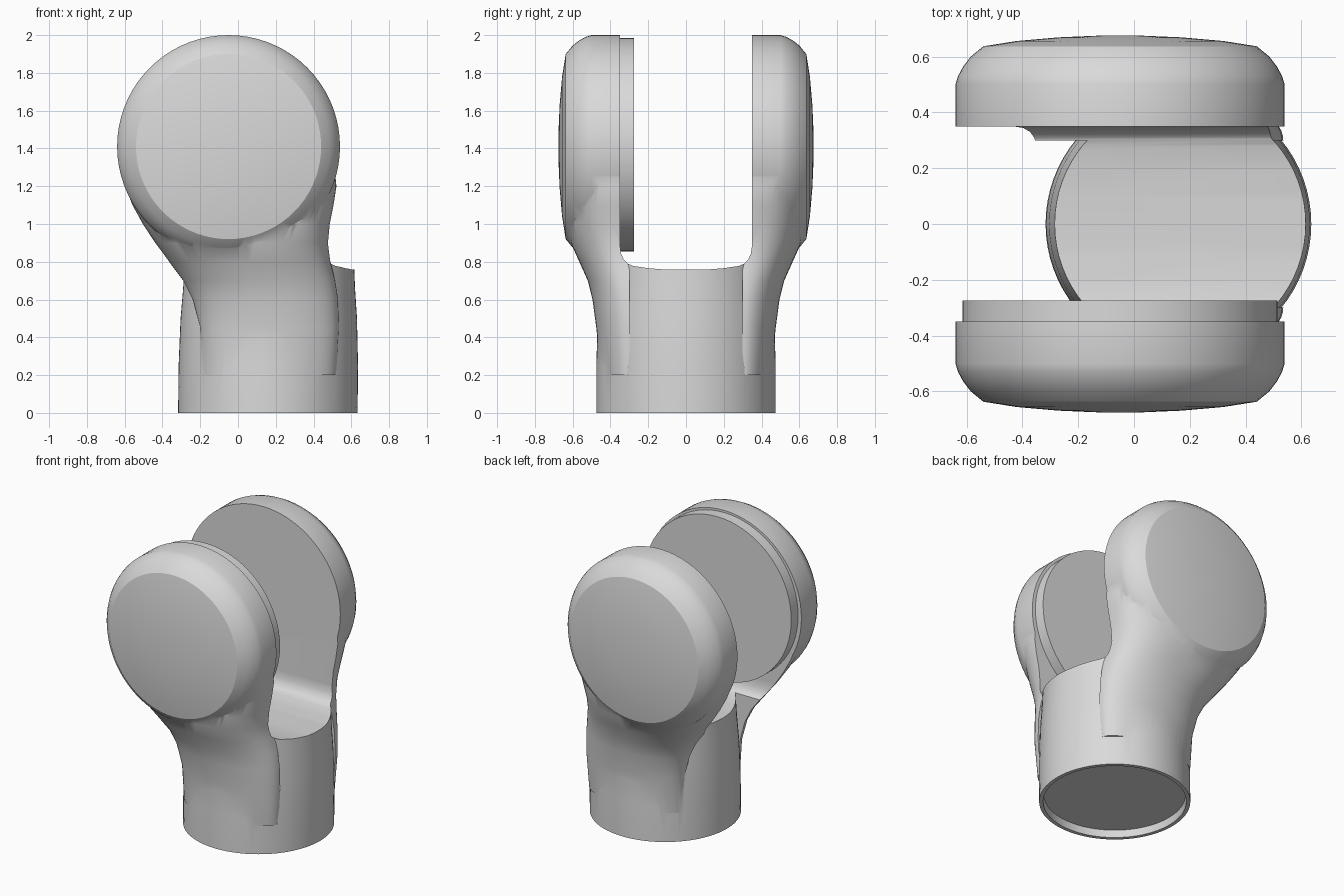
import bpy, bmesh
from math import sin, cos, pi

cube = bpy.data.objects.get("Cube")
if cube:
    bpy.data.objects.remove(cube, do_unlink=True)

grey = bpy.data.materials.new("plain grey")
grey.use_nodes = True
grey.diffuse_color = (0.7, 0.7, 0.7, 1)
grey.node_tree.nodes["Principled BSDF"].inputs["Base Color"].default_value = (0.7, 0.7, 0.7, 1)


def loft(name, rings):
    """Skin a list of equal-length closed rings and cap both ends."""
    bm = bmesh.new()
    loops = [[bm.verts.new(p) for p in ring] for ring in rings]
    n = len(loops[0])
    for a, b in zip(loops, loops[1:]):
        for i in range(n):
            j = (i + 1) % n
            bm.faces.new((a[i], a[j], b[j], b[i]))
    bm.faces.new(loops[0])
    bm.faces.new(loops[-1])
    bmesh.ops.recalc_face_normals(bm, faces=bm.faces)
    mesh = bpy.data.meshes.new(name)
    bm.to_mesh(mesh)
    bm.free()
    mesh.materials.append(grey)
    obj = bpy.data.objects.new(name, mesh)
    bpy.context.collection.objects.link(obj)
    return obj


def lathe(name, profile, place, steps=72):
    """Turn (radius, height) pairs; place maps local x, y, height to the model."""
    turn = [2 * pi * i / steps for i in range(steps)]
    return loft(name, [[place(r * cos(t), r * sin(t), h) for t in turn] for r, h in profile])


def combine(target, tool, operation):
    mod = target.modifiers.new("combine", "BOOLEAN")
    mod.operation = operation
    mod.solver = "EXACT"
    mod.object = tool
    bpy.context.view_layer.objects.active = target
    bpy.ops.object.modifier_apply(modifier=mod.name)
    bpy.data.objects.remove(tool, do_unlink=True)


def finish(obj):
    bpy.ops.object.select_all(action="DESELECT")
    obj.select_set(True)
    bpy.context.view_layer.objects.active = obj
    bpy.ops.object.shade_smooth_by_angle()


HEAD_X, HEAD_Z = -0.05, 1.41

# Round socket with a shallow recess underneath
socket = [(0.445, 0.05), (0.45, 0), (0.475, 0), (0.475, 0.25),
          (0.467, 0.5), (0.455, 0.66), (0.448, 0.8)]
fork = lathe("fork_body", socket, lambda x, y, h: (0.158 + 0.01 * h + x, y, h))

# Neck sections: height, left edge, right edge, outer depth, squareness
neck = [(0.2, -0.19, 0.52, 0.45, 1.9), (0.45, -0.2, 0.535, 0.475, 2),
        (0.6, -0.24, 0.53, 0.495, 2), (0.7, -0.29, 0.515, 0.52, 2.1),
        (0.8, -0.365, 0.49, 0.565, 2.3), (0.9, -0.44, 0.478, 0.61, 2.5),
        (1.0, -0.505, 0.487, 0.63, 2.8), (1.1, -0.56, 0.507, 0.635, 3),
        (1.2, -0.598, 0.522, 0.635, 3.3), (1.41, -0.6, 0.5, 0.62, 4)]

# Domed round head with a softened rim
head = [(0.59, 0.33), (0.59, 0.5), (0.581, 0.53), (0.562, 0.565), (0.535, 0.6),
        (0.49, 0.637), (0.37, 0.656), (0.22, 0.669), (0.08, 0.675)]


def neck_ring(z, left, right, depth, power, side):
    ring = []
    for i in range(33):
        t = pi * i / 32
        c, s = cos(t), max(sin(t), 0)
        x = (left + right) / 2 + (right - left) / 2 * abs(c) ** (2 / power) * (1 if c > 0 else -1)
        ring.append((x, side * (0.3 + (depth - 0.3) * s ** (2 / power)), z))
    return ring


# Two mirrored arms joined to the socket
for side in (-1, 1):
    arm = loft("arm", [neck_ring(*row, side) for row in neck])
    combine(fork, arm, "UNION")
    disc = lathe("head", head, lambda x, y, h: (HEAD_X + x, side * h, HEAD_Z + y))
    combine(fork, disc, "UNION")

# Slot between the arms with filleted lower corners
half = [(0.35, 2.2), (0.35, 0.89), (0.344, 0.845), (0.33, 0.812), (0.308, 0.79),
        (0.28, 0.778), (0.2, 0.766), (0.1, 0.758)]
section = half + [(-y, z) for y, z in reversed(half)]
slot = loft("slot_cutter", [[(x, y, z) for y, z in section] for x in (-1, 1)])
slot.hide_render = True
combine(fork, slot, "DIFFERENCE")
finish(fork)

# Flat pad on the inside of the front arm
pad = lathe("inner_pad", [(0.565, 0.275), (0.565, 0.36)],
            lambda x, y, h: (HEAD_X + x, -h, HEAD_Z + 0.01 + y))
finish(pad)
